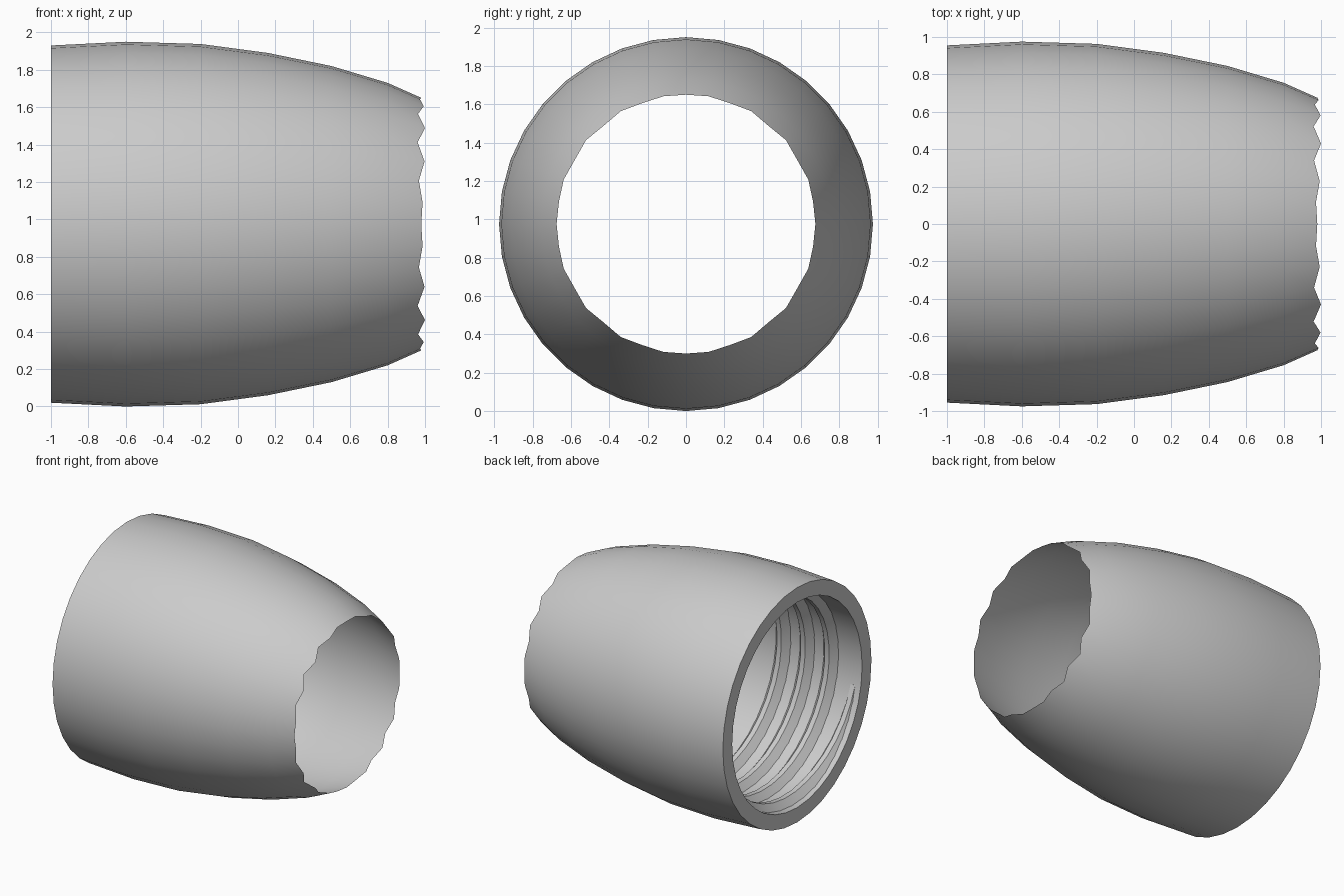
import bpy, bmesh, math

cube = bpy.data.objects.get("Cube")
if cube:
    bpy.data.objects.remove(cube, do_unlink=True)

SEG = 36
CENTRE_Z = 0.975

grey = bpy.data.materials.new("light_grey")
grey.use_nodes = True
colour = (0.6, 0.6, 0.6, 1)
grey.diffuse_color = colour
grey.node_tree.nodes["Principled BSDF"].inputs["Base Color"].default_value = colour


def point(x, r, a):
    """Point at distance x along the axis, radius r and angle a around it."""
    return (x, r * math.cos(a), CENTRE_Z + r * math.sin(a))


def loft(name, sections, closed_path, cap):
    """Join closed sections of equal length into one skin."""
    bm = bmesh.new()
    rows = [[bm.verts.new(p) for p in s] for s in sections]
    n = len(rows[0])
    for i in range(len(rows) if closed_path else len(rows) - 1):
        a, b = rows[i], rows[(i + 1) % len(rows)]
        for j in range(n):
            k = (j + 1) % n
            bm.faces.new((a[j], a[k], b[k], b[j]))
    if cap:
        bm.faces.new(rows[0])
        bm.faces.new(rows[-1])
    bmesh.ops.recalc_face_normals(bm, faces=bm.faces)
    mesh = bpy.data.meshes.new(name)
    bm.to_mesh(mesh)
    bm.free()
    mesh.materials.append(grey)
    obj = bpy.data.objects.new(name, mesh)
    bpy.context.collection.objects.link(obj)
    bpy.ops.object.select_all(action='DESELECT')
    obj.select_set(True)
    bpy.context.view_layer.objects.active = obj
    bpy.ops.object.shade_smooth_by_angle(angle=math.radians(30))
    return obj


# Bulging sleeve: thick flat rim at one end, thin serrated lip at the other
outer = [(-1, 0.955), (-0.6, 0.975), (-0.2, 0.963), (0.16, 0.915),
         (0.5, 0.845), (0.8, 0.755)]
inner = [(0.75, 0.745), (0.4, 0.81), (0.05, 0.835), (-1, 0.835)]

sections = []
for i in range(SEG):
    a = math.tau * i / SEG
    tooth = 0.02 * abs(math.sin(2 * a)) * (1 if i % 2 else -1)
    lip = (0.98 + tooth, 0.675 - 0.3 * tooth)
    sections.append([point(x, r, a) for x, r in outer + [lip] + inner])
loft("sleeve", sections, True, False)

# Internal screw thread: a helical ridge that fades in and out at its ends
TURNS, PITCH = 3.75, 0.215
steps = int(TURNS * SEG)
ridge = []
for i in range(steps + 1):
    a = math.pi + 0.2 + math.tau * i / SEG
    x = -0.93 + PITCH * i / SEG
    fade = min(1, (i + 0.2) / 6, (steps - i + 0.2) / 6)
    crest = 0.835 - 0.055 * fade
    base = 0.02 + 0.05 * fade
    ridge.append([point(x - base, 0.84, a), point(x - 0.02, crest, a),
                  point(x + 0.02, crest, a), point(x + base, 0.84, a)])
loft("screw_thread", ridge, False, True)
